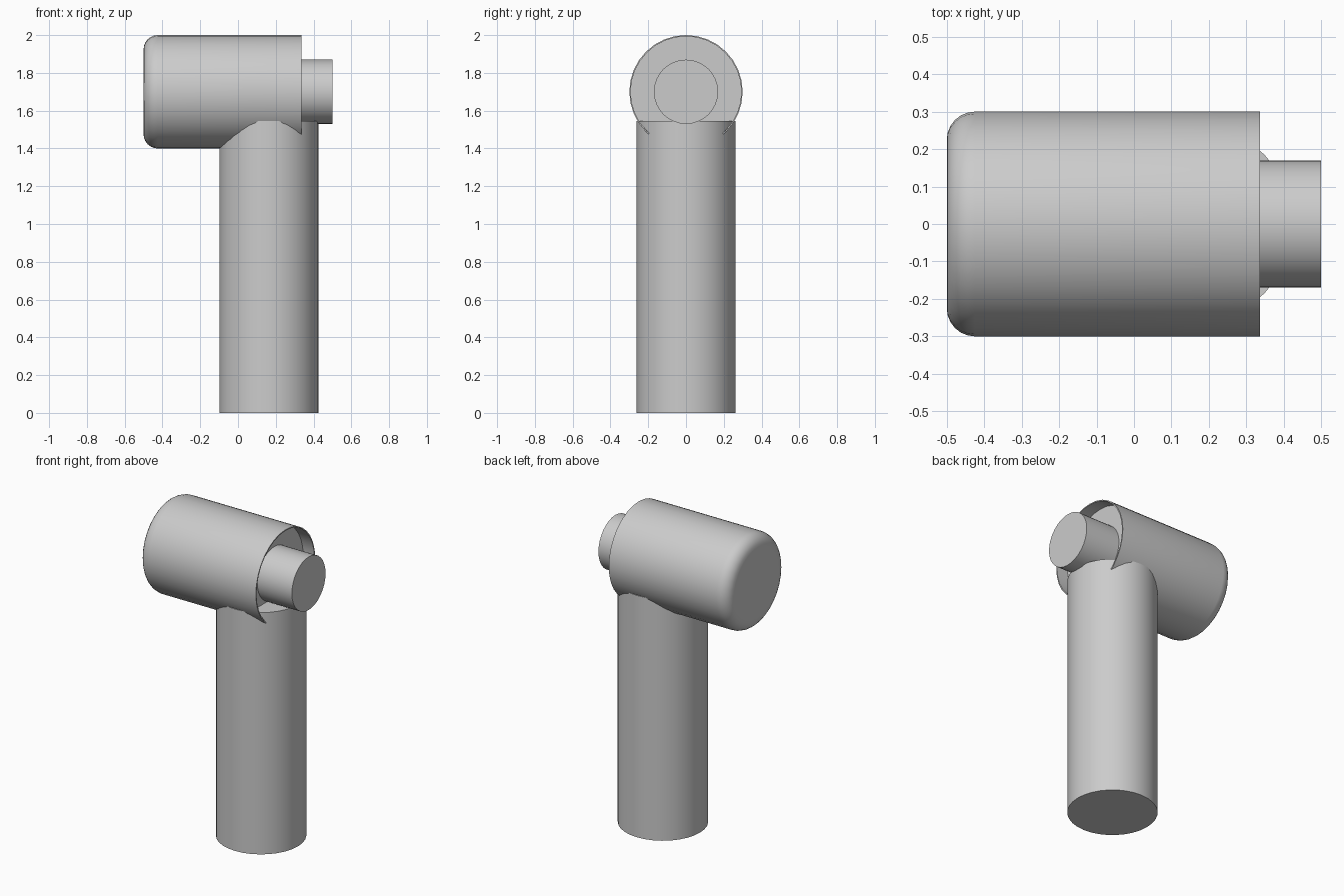
import bpy
import math
from mathutils import Matrix

cube = bpy.data.objects.get("Cube")
if cube:
    bpy.data.objects.remove(cube, do_unlink=True)

SEGMENTS = 32
AXIS_Z = 1.7

grey = bpy.data.materials.new("plain grey")
grey.use_nodes = True
color = (0.6, 0.6, 0.6, 1)
grey.diffuse_color = color
grey.node_tree.nodes["Principled BSDF"].inputs["Base Color"].default_value = color


def lathe(name, profile, matrix):
    """Spin (radius, height) points around local z, closing both ends with flat caps."""
    verts, faces = [], []
    for r, h in profile:
        for i in range(SEGMENTS):
            a = math.tau * i / SEGMENTS
            verts.append((r * math.cos(a), r * math.sin(a), h))
    for k in range(len(profile) - 1):
        for i in range(SEGMENTS):
            j = (i + 1) % SEGMENTS
            lo, hi = k * SEGMENTS, (k + 1) * SEGMENTS
            faces.append((lo + i, lo + j, hi + j, hi + i))
    last = (len(profile) - 1) * SEGMENTS
    faces.append(tuple(reversed(range(SEGMENTS))))
    faces.append(tuple(range(last, last + SEGMENTS)))

    mesh = bpy.data.meshes.new(name)
    mesh.from_pydata(verts, [], faces)
    mesh.materials.append(grey)
    obj = bpy.data.objects.new(name, mesh)
    obj.matrix_world = matrix
    bpy.context.collection.objects.link(obj)

    bpy.ops.object.select_all(action="DESELECT")
    obj.select_set(True)
    bpy.context.view_layer.objects.active = obj
    bpy.ops.object.shade_smooth_by_angle(angle=math.radians(35))
    for face in mesh.polygons:
        if len(face.vertices) > 4:
            face.use_smooth = False  # keep the end caps flat
    return obj


# Sideways axis of the head, with local z pointing along +x
along_x = Matrix.Translation((0, 0, AXIS_Z)) @ Matrix.Rotation(math.pi / 2, 4, "Y")

# Upright handle
lathe("handle", [(0.262, 0), (0.262, 1.545)], Matrix.Translation((0.163, 0, 0)))

# Head housing: rounded closed end, thin open rim with a recessed floor
radius, fillet, wall, steps = 0.3, 0.075, 0.007, 6
housing = []
for s in range(steps + 1):
    a = math.pi / 2 * s / steps
    housing.append((radius - fillet + fillet * math.sin(a),
                    -0.5 + fillet - fillet * math.cos(a)))
housing += [(radius, 0.336), (radius - wall, 0.336), (radius - wall, 0.256)]
lathe("head_housing", housing, along_x)

# Short round nozzle coming out of the recess
lathe("nozzle", [(0.17, 0.24), (0.17, 0.5)], along_x)
